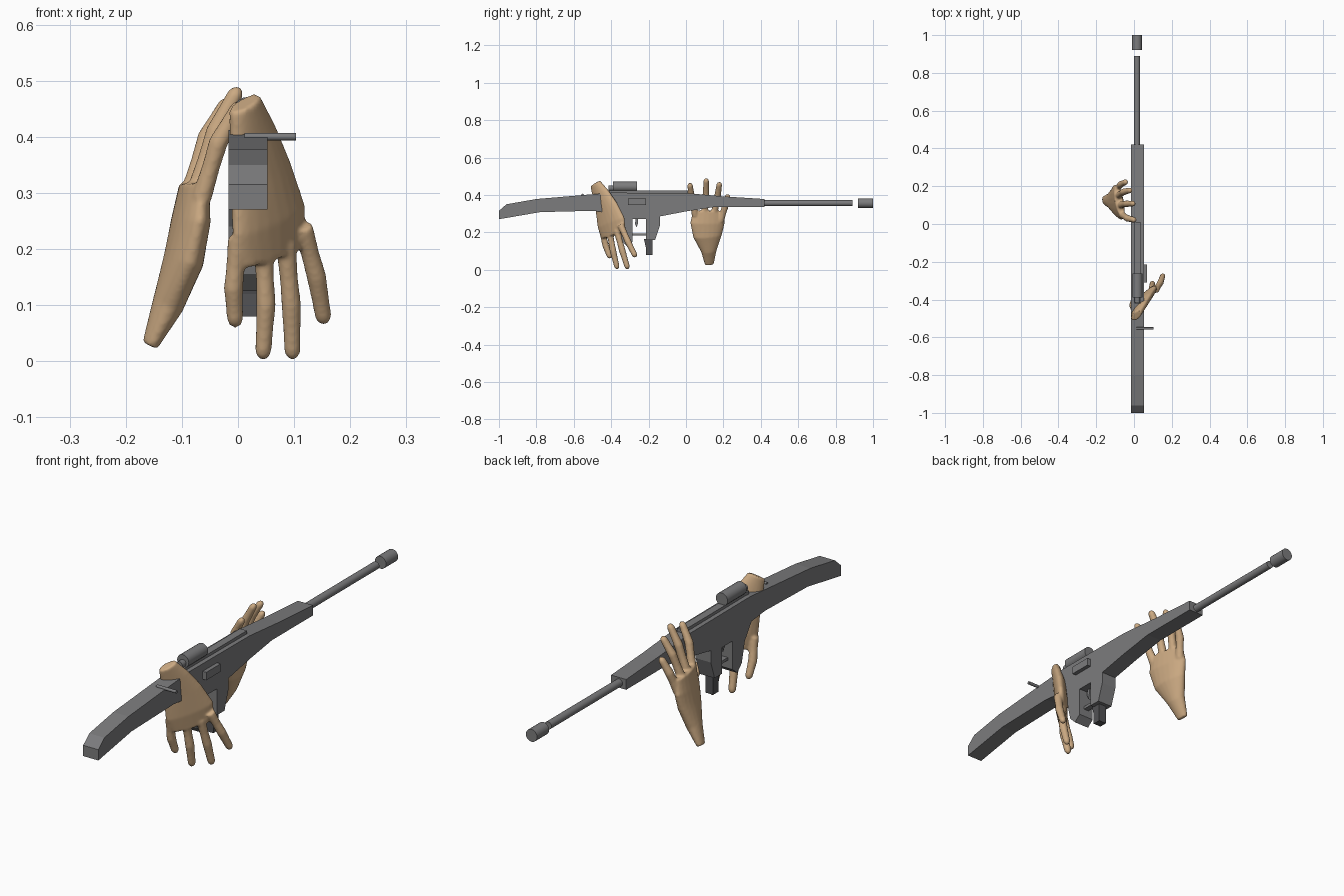
import bpy, bmesh, math
from mathutils import Vector

cube = bpy.data.objects.get("Cube")
if cube:
    bpy.data.objects.remove(cube, do_unlink=True)


def material(name, color):
    m = bpy.data.materials.new(name)
    m.use_nodes = True
    m.diffuse_color = (*color, 1)
    m.node_tree.nodes["Principled BSDF"].inputs["Base Color"].default_value = (*color, 1)
    return m


GREY = material("gun grey", (0.2, 0.2, 0.205))
DARK = material("dark grey", (0.085, 0.085, 0.09))
SKIN = material("skin", (0.6, 0.4, 0.225))
MID = 0.018  # centre plane of the rifle


def finish(name, bm, mat):
    bmesh.ops.recalc_face_normals(bm, faces=bm.faces)
    me = bpy.data.meshes.new(name)
    bm.to_mesh(me)
    bm.free()
    me.materials.append(mat)
    ob = bpy.data.objects.new(name, me)
    bpy.context.collection.objects.link(ob)
    return ob


def smooth(ob, angle):
    bpy.ops.object.select_all(action="DESELECT")
    ob.select_set(True)
    bpy.context.view_layer.objects.active = ob
    bpy.ops.object.shade_smooth_by_angle(angle=math.radians(angle))


def plate(name, profile, x0, x1, mat):
    """Extrude a side (y, z) profile across x."""
    bm = bmesh.new()
    face = bm.faces.new([bm.verts.new((x0, y, z)) for y, z in profile])
    new = bmesh.ops.extrude_face_region(bm, geom=[face])["geom"]
    bmesh.ops.translate(bm, vec=(x1 - x0, 0, 0),
                        verts=[v for v in new if isinstance(v, bmesh.types.BMVert)])
    return finish(name, bm, mat)


def box(name, x0, x1, y0, y1, z0, z1, mat=GREY):
    return plate(name, [(y0, z0), (y1, z0), (y1, z1), (y0, z1)], x0, x1, mat)


def rod(name, start, end, radius, mat=GREY):
    a, b = Vector(start), Vector(end)
    bm = bmesh.new()
    bmesh.ops.create_cone(bm, cap_ends=True, segments=20, radius1=radius,
                          radius2=radius, depth=(b - a).length)
    turn = (b - a).to_track_quat("Z", "Y")
    for v in bm.verts:
        v.co = turn @ v.co + (a + b) / 2
    smooth(finish(name, bm, mat), 35)


def loft(bm, points, wide, sizes, sides=14):
    """Closed tube of elliptical rings; sizes are (half width, half thickness)."""
    pts = [Vector(p) for p in points]
    rings = []
    for i, p in enumerate(pts):
        t = (pts[min(i + 1, len(pts) - 1)] - pts[max(i - 1, 0)]).normalized()
        u = (wide - t * wide.dot(t)).normalized()
        v = t.cross(u)
        w, h = sizes[i]
        angles = [math.tau * k / sides for k in range(sides)]
        rings.append([bm.verts.new(p + u * w * math.cos(a) + v * h * math.sin(a))
                      for a in angles])
    for r, s in zip(rings, rings[1:]):
        for k in range(sides):
            n = (k + 1) % sides
            bm.faces.new((r[k], r[n], s[n], s[k]))
    bm.faces.new(rings[0][::-1])
    bm.faces.new(rings[-1])


def finger(bm, base, knuckle, tip, wide, r=0.019):
    """Tapered finger with a rounded tip."""
    base, knuckle, tip = Vector(base), Vector(knuckle), Vector(tip)
    d = (tip - knuckle).normalized()
    pts = [base, base.lerp(knuckle, 0.55), knuckle, knuckle.lerp(tip, 0.5), tip,
           tip + d * r * 0.5, tip + d * r * 0.8]
    scale = [1, 0.88, 0.95, 0.85, 0.8, 0.6, 0.25]
    loft(bm, pts, wide, [(r * s, r * s * 0.95) for s in scale])


def hand(name, wide, palm, sizes, fingers):
    bm = bmesh.new()
    wide = Vector(wide).normalized()
    loft(bm, palm, wide, sizes, 20)
    for f in fingers:
        finger(bm, *f, wide)
    ob = finish(name, bm, SKIN)
    # Fuse palm and fingers into one skin
    fuse = ob.modifiers.new("fuse", "REMESH")
    fuse.mode = "VOXEL"
    fuse.voxel_size = 0.005
    soft = ob.modifiers.new("soften", "SMOOTH")
    soft.factor = 0.5
    soft.iterations = 4
    for p in ob.data.polygons:
        p.use_smooth = True
    fuse.use_smooth_shade = True


# Stock, receiver, grip and magazine well in one side profile
plate("rifle_body", [
    (-1, 0.27), (-1, 0.315), (-0.96, 0.35), (-0.8, 0.378), (-0.6, 0.395), (-0.4, 0.412),
    (0, 0.41), (0.2, 0.392), (0.42, 0.378), (0.42, 0.335), (0.15, 0.335), (0, 0.312),
    (-0.14, 0.285), (-0.14, 0.235), (-0.165, 0.16), (-0.215, 0.16), (-0.215, 0.27),
    (-0.285, 0.27), (-0.285, 0.15), (-0.315, 0.125), (-0.345, 0.155), (-0.365, 0.24),
    (-0.41, 0.305), (-0.5, 0.315), (-0.78, 0.308)], MID - 0.035, MID + 0.035, GREY)

# Trigger group and magazine
box("trigger_guard", MID - 0.012, MID + 0.012, -0.29, -0.21, 0.183, 0.195)
plate("trigger", [(-0.27, 0.275), (-0.255, 0.275), (-0.258, 0.245), (-0.265, 0.225),
                  (-0.272, 0.245)], MID - 0.006, MID + 0.006, GREY)
plate("magazine", [(-0.225, 0.165), (-0.18, 0.165), (-0.18, 0.08), (-0.215, 0.08),
                   (-0.215, 0.12)], MID - 0.018, MID + 0.018, DARK)

# Receiver fittings
box("ejection_cover", MID + 0.03, 0.07, -0.31, -0.215, 0.347, 0.38)
box("top_rail", MID - 0.016, MID + 0.016, -0.42, 0.01, 0.405, 0.423)
rod("bolt_handle", (0.012, -0.553, 0.4), (0.103, -0.553, 0.4), 0.0065)

# Scope
rod("scope_tube", (MID, -0.39, 0.444), (MID, -0.262, 0.444), 0.027)
rod("scope_eyepiece", (MID, -0.415, 0.436), (MID, -0.385, 0.436), 0.015)

# Barrel and muzzle
rod("barrel", (MID - 0.002, 0.41, 0.356), (MID - 0.002, 0.89, 0.356), 0.016)
rod("muzzle", (MID - 0.002, 0.92, 0.356), (MID - 0.002, 1, 0.356), 0.026)

# Rear hand hanging over the grip
hand("rear_hand", (0.65, 0.76, 0),
     [(0.012, -0.485, 0.46), (0.025, -0.455, 0.4), (0.04, -0.425, 0.33),
      (0.055, -0.4, 0.25), (0.062, -0.385, 0.185)],
     [(0.036, 0.02), (0.058, 0.024), (0.078, 0.027), (0.097, 0.027), (0.085, 0.02)],
     [((0, -0.45, 0.22), (-0.008, -0.43, 0.13), (-0.005, -0.41, 0.075)),
      ((0.045, -0.41, 0.21), (0.05, -0.39, 0.1), (0.045, -0.37, 0.018)),
      ((0.085, -0.37, 0.21), (0.095, -0.34, 0.1), (0.097, -0.315, 0.018)),
      ((0.115, -0.35, 0.24), (0.14, -0.31, 0.15), (0.152, -0.275, 0.08))])

# Front hand reaching up beside the fore-end
hand("front_hand", (-0.2, 1, 0),
     [(-0.157, 0.125, 0.028), (-0.125, 0.122, 0.1), (-0.097, 0.115, 0.18),
      (-0.084, 0.115, 0.25), (-0.078, 0.118, 0.315)],
     [(0.024, 0.014), (0.042, 0.028), (0.078, 0.034), (0.094, 0.031), (0.082, 0.022)],
     [((-0.065, 0.05, 0.29), (-0.035, 0.03, 0.39), (0, 0.022, 0.45)),
      ((-0.075, 0.1, 0.3), (-0.04, 0.107, 0.41), (-0.005, 0.108, 0.475)),
      ((-0.085, 0.15, 0.3), (-0.055, 0.17, 0.4), (-0.022, 0.178, 0.455)),
      ((-0.09, 0.185, 0.26), (-0.07, 0.21, 0.34), (-0.045, 0.222, 0.39))])
